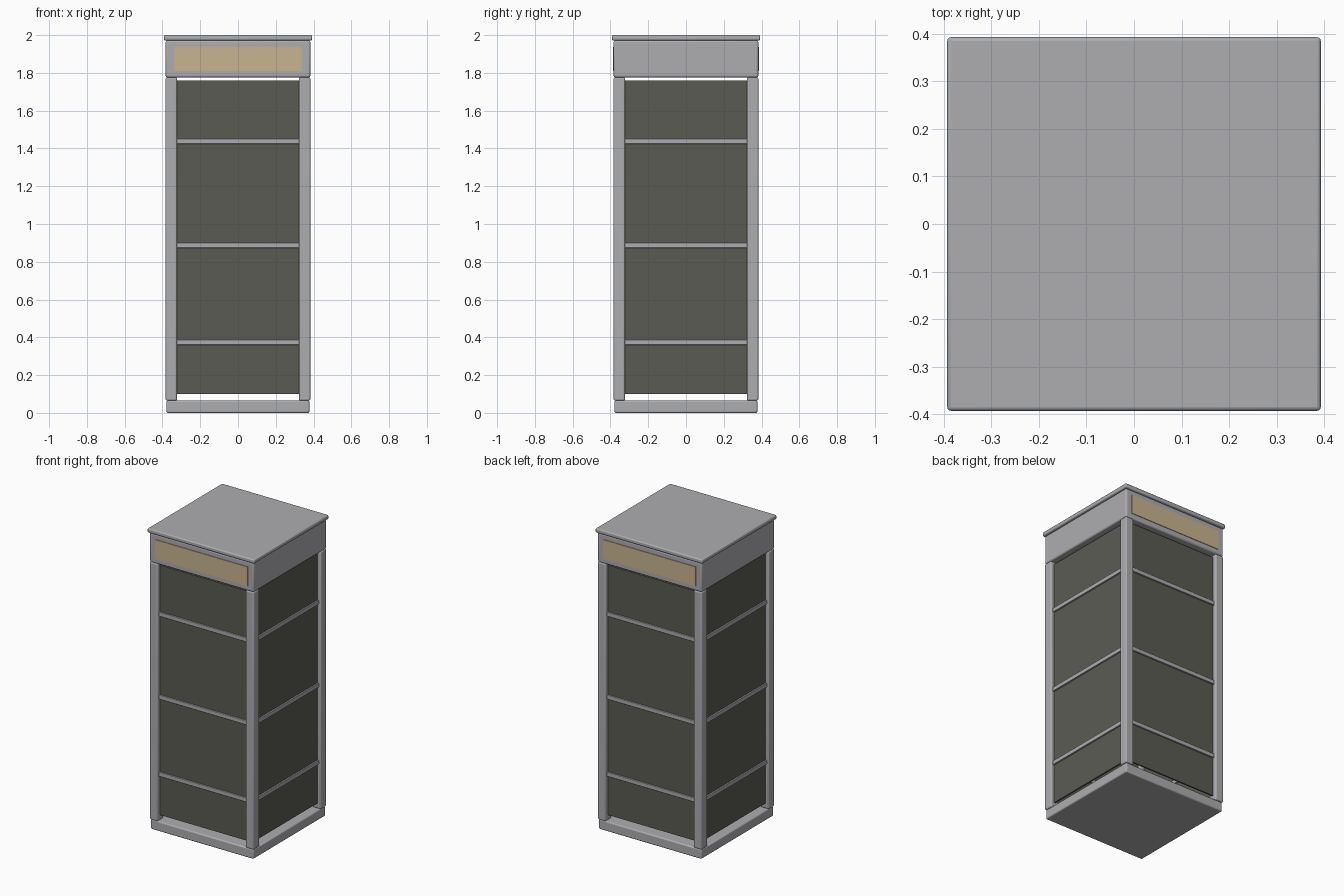
import bpy, math

if "Cube" in bpy.data.objects:
    bpy.data.objects.remove(bpy.data.objects["Cube"])


def material(name, rgb):
    m = bpy.data.materials.new(name)
    m.diffuse_color = (*rgb, 1)
    m.use_nodes = True
    m.node_tree.nodes["Principled BSDF"].inputs["Base Color"].default_value = m.diffuse_color
    return m


METAL = material("grey metal", (0.42, 0.42, 0.44))
GLASS = material("dark glass", (0.105, 0.105, 0.088))
SIGN = material("cream sign", (0.58, 0.46, 0.28))


def box(name, lo, hi, mat, bevel=0.0, turn=0.0):
    """Box between two corners, optionally turned about the z axis."""
    bpy.ops.mesh.primitive_cube_add(size=1)
    ob = bpy.context.object
    ob.name = name
    for v in ob.data.vertices:
        for i in range(3):
            v.co[i] = (lo[i] + hi[i]) / 2 + v.co[i] * (hi[i] - lo[i])
    ob.rotation_euler.z = turn
    ob.data.materials.append(mat)
    if bevel:
        mod = ob.modifiers.new("Bevel", 'BEVEL')
        mod.width = bevel
        mod.segments = 3
        bpy.ops.object.shade_smooth_by_angle()
    return ob


# Base, header and roof slabs
box("base", (-0.378, -0.378, 0), (0.378, 0.378, 0.065), METAL, 0.008)
box("header", (-0.383, -0.383, 1.776), (0.383, 0.383, 1.972), METAL, 0.01)
box("roof", (-0.393, -0.393, 1.972), (0.393, 0.393, 2.0), METAL, 0.008)

# Four sides: corner post, glass panel and glazing bars
for i, side in enumerate(("front", "right", "back", "left")):
    t = i * math.pi / 2
    box(side + "_corner_post", (0.323, -0.383, 0.065), (0.383, -0.323, 1.777), METAL, 0.008, t)
    box(side + "_glass", (-0.328, -0.358, 0.1), (0.328, -0.348, 1.76), GLASS, 0, t)
    for z in (0.374, 0.887, 1.438):
        box(side + "_glazing_bar", (-0.328, -0.368, z - 0.014), (0.328, -0.338, z + 0.014), METAL, 0.003, t)

# Sign plates on the front and back of the header
for side, t in (("front", 0), ("back", math.pi)):
    box(side + "_sign", (-0.34, -0.387, 1.81), (0.34, -0.38, 1.937), SIGN, 0, t)
